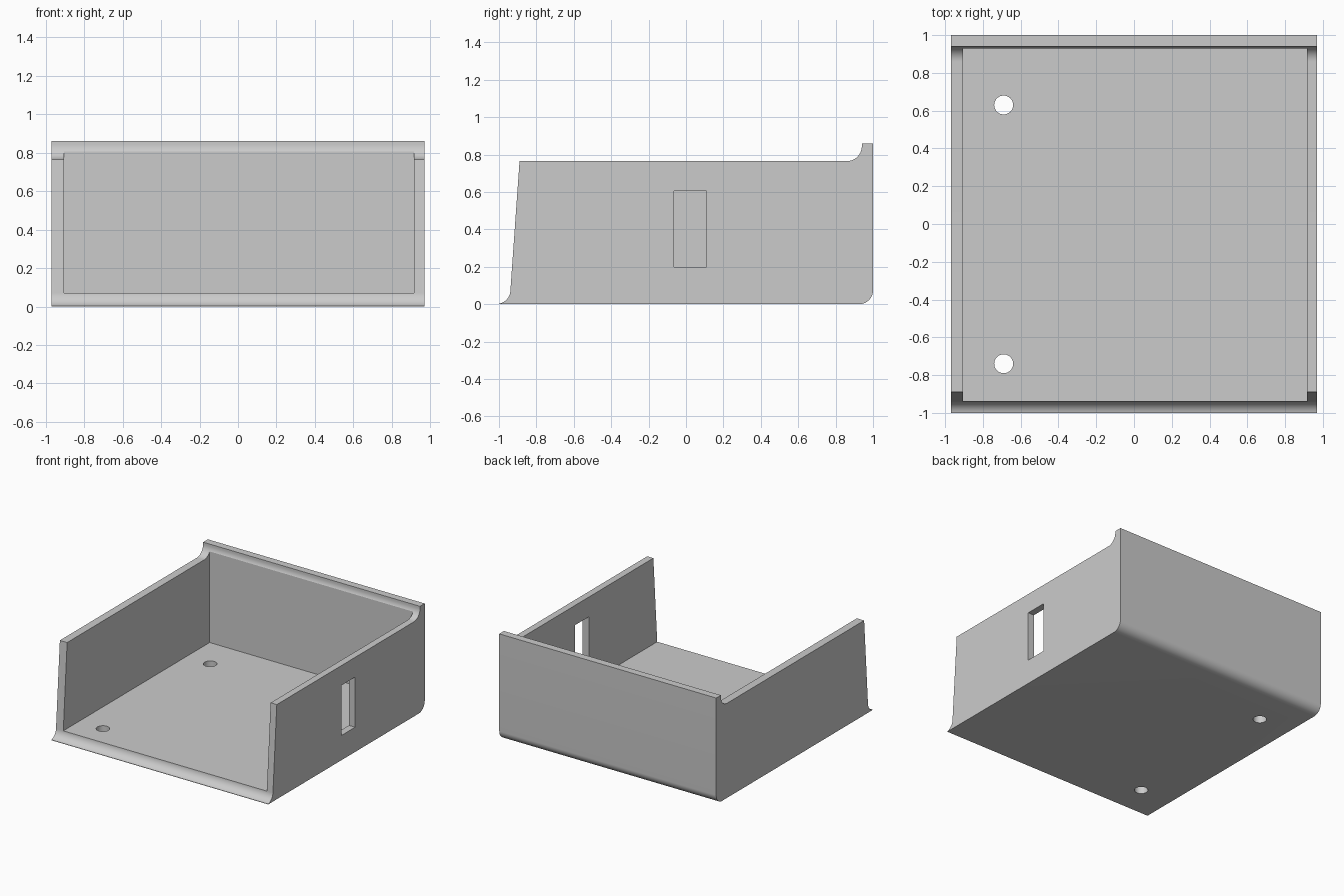
import bpy, bmesh
from math import cos, sin, radians

if "Cube" in bpy.data.objects:
    bpy.data.objects.remove(bpy.data.objects["Cube"], do_unlink=True)

grey = bpy.data.materials.new("light grey")
grey.use_nodes = True
COLOUR = (0.6, 0.6, 0.6, 1)
grey.diffuse_color = COLOUR
grey.node_tree.nodes["Principled BSDF"].inputs["Base Color"].default_value = COLOUR


def make_object(name, bm):
    bmesh.ops.recalc_face_normals(bm, faces=bm.faces)
    mesh = bpy.data.meshes.new(name)
    bm.to_mesh(mesh)
    bm.free()
    mesh.materials.append(grey)
    obj = bpy.data.objects.new(name, mesh)
    bpy.context.collection.objects.link(obj)
    return obj


def arc(cy, cz, r, start, end, steps=16):
    angles = [radians(start + (end - start) * i / steps) for i in range(steps + 1)]
    return [(cy + r * cos(a), cz + r * sin(a)) for a in angles]


def extruded(name, profile, half_width):
    bm = bmesh.new()
    face = bm.faces.new([bm.verts.new((-half_width, y, z)) for y, z in profile])
    sweep = bmesh.ops.extrude_face_region(bm, geom=[face])["geom"]
    verts = [v for v in sweep if isinstance(v, bmesh.types.BMVert)]
    bmesh.ops.translate(bm, verts=verts, vec=(2 * half_width, 0, 0))
    return make_object(name, bm)


def box(name, low, high):
    bm = bmesh.new()
    bmesh.ops.create_cube(bm, size=1)
    for v in bm.verts:
        v.co = [lo if c < 0 else hi for c, lo, hi in zip(v.co, low, high)]
    return make_object(name, bm)


def cylinder(name, x, y, radius):
    bm = bmesh.new()
    bmesh.ops.create_cone(bm, cap_ends=True, segments=48, radius1=radius,
                          radius2=radius, depth=0.4)
    bmesh.ops.translate(bm, verts=bm.verts, vec=(x, y, 0))
    return make_object(name, bm)


# Side profile: flared front lip, leaning front edge, coved rear lip, rounded heel
profile = [(-1, 0)]
profile += arc(-1.012, 0.075, 0.073, -80, -4)
profile += [(-0.89, 0.765)]
profile += arc(0.86, 0.845, 0.08, -90, 0)
profile += [(0.94, 0.86), (1, 0.86)]
profile += arc(0.925, 0.075, 0.075, 0, -90)
tray = extruded("open_front_tray", profile, 0.97)

# Cavity, side slot and floor holes
cutters = [
    box("cavity_cutter", (-0.905, -1.5, 0.07), (0.915, 0.93, 1.5)),
    box("slot_cutter", (0.8, -0.065, 0.2), (1.2, 0.11, 0.605)),
    cylinder("rear_hole_cutter", -0.69, 0.63, 0.05),
    cylinder("front_hole_cutter", -0.69, -0.74, 0.05),
]
bpy.context.view_layer.objects.active = tray
for cutter in cutters:
    cutter.hide_render = True
    cut = tray.modifiers.new(cutter.name, "BOOLEAN")
    cut.operation = "DIFFERENCE"
    cut.solver = "EXACT"
    cut.object = cutter
    bpy.ops.object.modifier_apply(modifier=cut.name)
    bpy.data.objects.remove(cutter, do_unlink=True)

# Smooth curves with crisp corners
bpy.ops.object.select_all(action="DESELECT")
tray.select_set(True)
bpy.ops.object.shade_smooth_by_angle(angle=radians(30))
